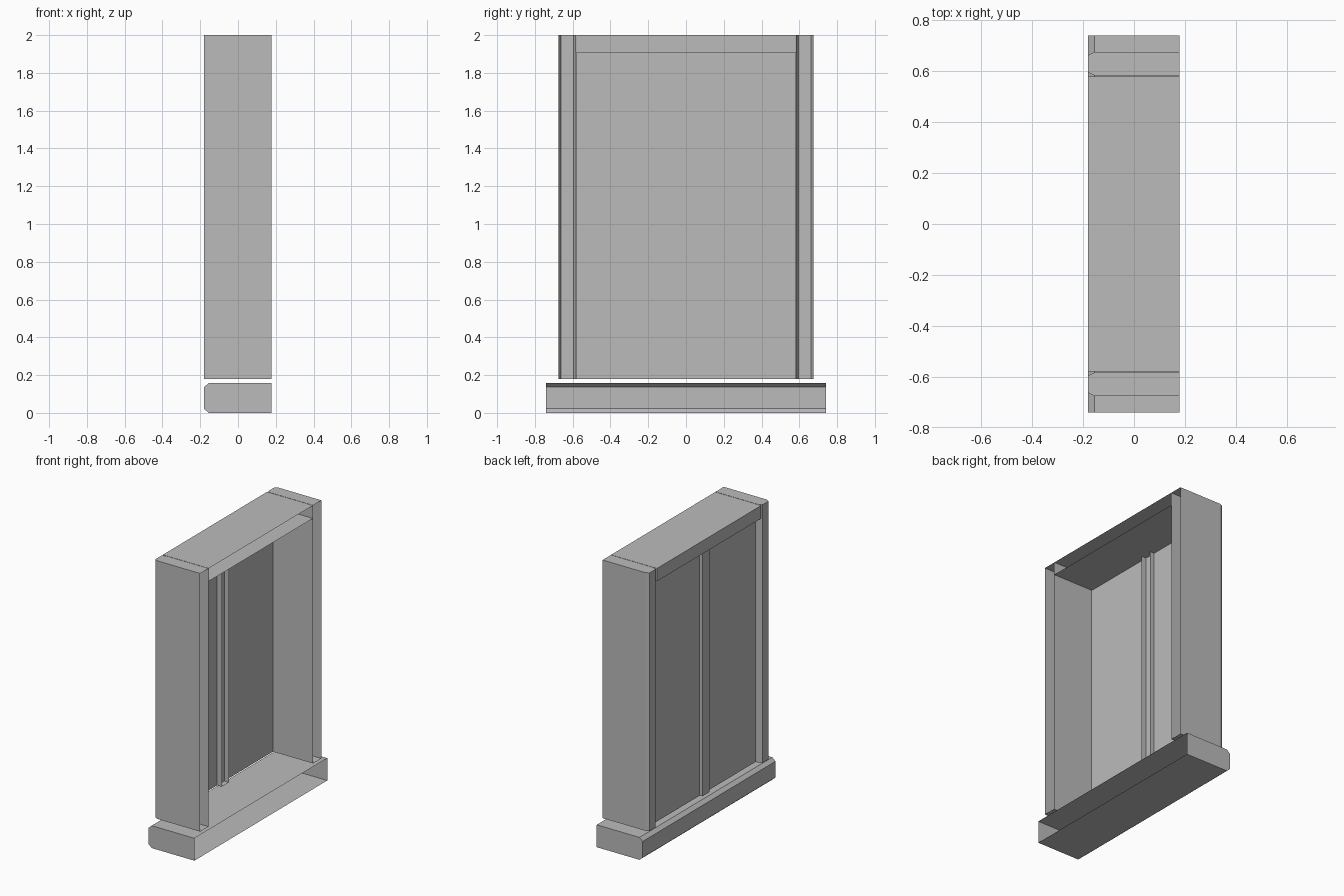
import bpy

if "Cube" in bpy.data.objects:
    bpy.data.objects.remove(bpy.data.objects["Cube"])

grey = bpy.data.materials.new("plain grey")
grey.diffuse_color = (0.5, 0.5, 0.5, 1)
grey.use_nodes = True
grey.node_tree.nodes["Principled BSDF"].inputs["Base Color"].default_value = grey.diffuse_color

BACK, FRONT, PANEL = 0.178, -0.18, -0.135


def make(name, verts, faces):
    me = bpy.data.meshes.new(name)
    me.from_pydata(verts, [], faces)
    me.materials.append(grey)
    ob = bpy.data.objects.new(name, me)
    bpy.context.collection.objects.link(ob)
    return ob


def channel(name, x_open, x_face, w0, w1, a, b, place, cx=0, cw=0, caps=True):
    """Hollow bar, open on the +x side, with optional chamfers at the -x edges."""
    if cw:
        prof = [(x_open, w0), (x_face + cx, w0), (x_face, w0 + cw),
                (x_face, w1 - cw), (x_face + cx, w1), (x_open, w1)]
    else:
        prof = [(x_open, w0), (x_face, w0), (x_face, w1), (x_open, w1)]
    n = len(prof)
    verts = [place(x, w, t) for t in (a, b) for x, w in prof]
    faces = [(i, i + 1, n + i + 1, n + i) for i in range(n - 1)]
    if caps:
        faces += [tuple(range(n))[::-1], tuple(range(n, 2 * n))]
    return make(name, verts, faces)


def along_z(x, w, t):
    return (x, w, t)


def along_y(x, w, t):
    return (x, t, w)


# bottom sill, wider than the frame
channel("sill", BACK, FRONT, 0, 0.158, -0.74, 0.74, along_y, 0.025, 0.022)

# side posts
for side, s in (("left", -1), ("right", 1)):
    w0, w1 = sorted((s * 0.583, s * 0.675))
    channel(side + "_post", BACK, FRONT, w0, w1, 0.18, 2.0, along_z, 0.025, 0.012)

# top lintel between the posts
channel("lintel", BACK, FRONT, 1.909, 2.0, -0.58, 0.58, along_y)

# centre mullion
channel("mullion", -0.098, -0.155, -0.04, 0.04, 0.18, 1.909, along_z)

# thin flat pane
make("pane", [(PANEL, -0.583, 0.18), (PANEL, 0.583, 0.18),
              (PANEL, 0.583, 1.909), (PANEL, -0.583, 1.909)], [(0, 1, 2, 3)])
